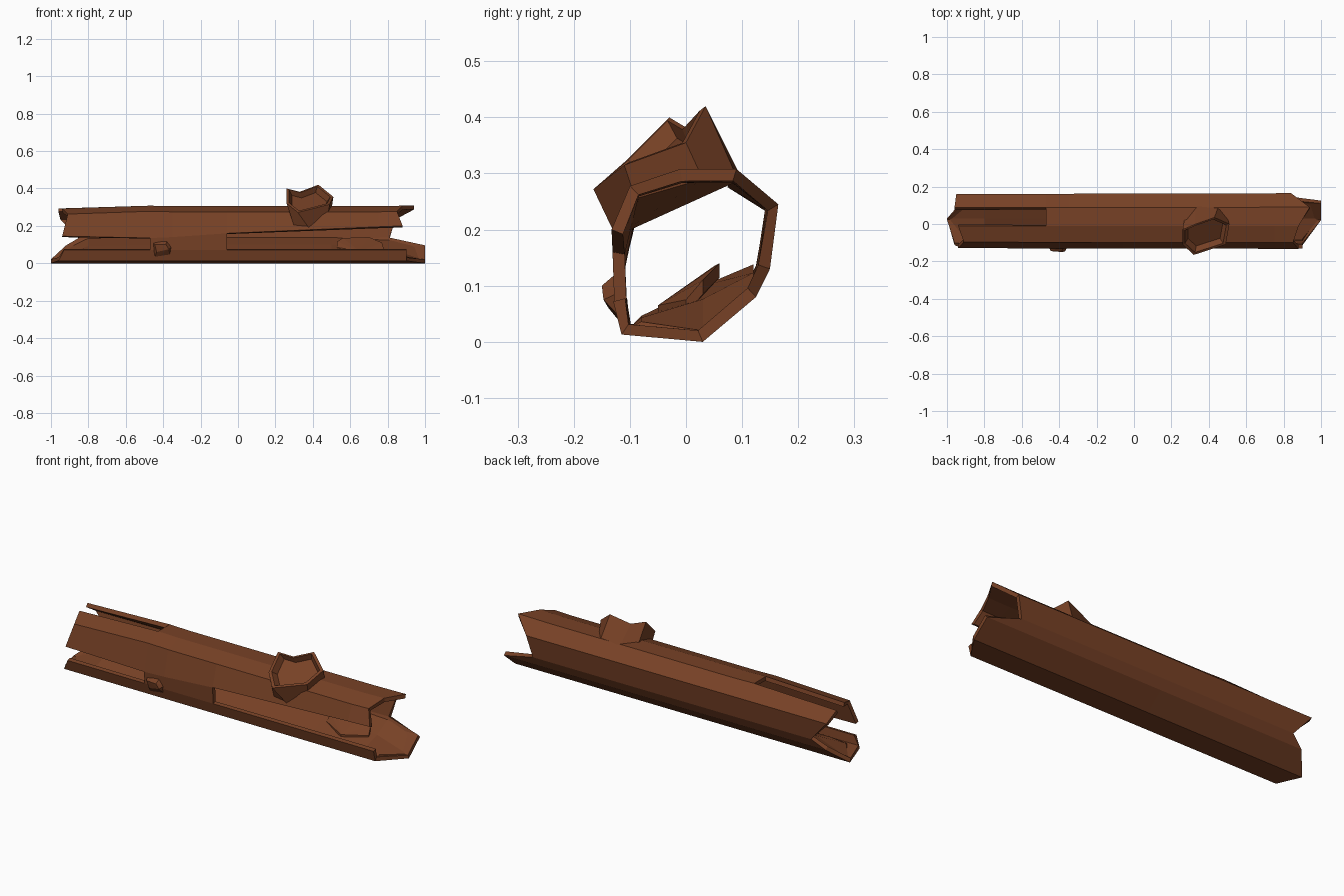
import bpy
import bmesh
from mathutils import Vector

cube = bpy.data.objects.get("Cube")
if cube:
    bpy.data.objects.remove(cube, do_unlink=True)

bark = bpy.data.materials.new("brown_bark")
bark.use_nodes = True
colour = (0.185, 0.053, 0.019, 1)
bark.diffuse_color = colour
bsdf = next(n for n in bark.node_tree.nodes if n.type == "BSDF_PRINCIPLED")
bsdf.inputs["Base Color"].default_value = colour
bsdf.inputs["Roughness"].default_value = 0.9


def finish(name, bm, closed=True):
    if closed:
        bmesh.ops.recalc_face_normals(bm, faces=bm.faces[:])
    mesh = bpy.data.meshes.new(name)
    bm.to_mesh(mesh)
    bm.free()
    mesh.materials.append(bark)
    obj = bpy.data.objects.new(name, mesh)
    bpy.context.collection.objects.link(obj)
    return obj


def loft(name, rings):
    """Closed solid through equal-length rings, capped at both ends."""
    bm = bmesh.new()
    rows = [[bm.verts.new(p) for p in ring] for ring in rings]
    n = len(rows[0])
    for a, b in zip(rows, rows[1:]):
        for i in range(n):
            k = (i + 1) % n
            bm.faces.new((a[i], a[k], b[k], b[i]))
    bm.faces.new(rows[0])
    bm.faces.new(rows[-1])
    return finish(name, bm)


def hull(name, points):
    bm = bmesh.new()
    verts = [bm.verts.new(p) for p in points]
    result = bmesh.ops.convex_hull(bm, input=verts)
    loose = [v for v in bm.verts if not v.link_faces]
    bmesh.ops.delete(bm, geom=loose, context="VERTS")
    return finish(name, bm)


# Hollow trunk: y, z, ragged right end, ragged left end for each lengthwise edge
section = [
    (0.09, 0.305, -0.96, 0.94),
    (0.165, 0.245, -0.95, 0.84),
    (0.15, 0.13, -0.85, 0.81),
    (0.125, 0.08, -0.92, 1.0),
    (0.03, 0.0, -1.0, 1.0),
    (-0.115, 0.013, -0.96, 0.90),
    (-0.13, 0.072, -0.93, 0.90),
    (-0.133, 0.17, -0.94, 0.88),
    (-0.10, 0.275, -0.91, 0.85),
    (-0.01, 0.305, -0.94, 0.88),
]
SLIT_LOW, TOP = 6, 9
middle = [-0.47, -0.35, -0.06, 0.75]
slit_edge = [0.145, 0.135, 0.14, 0.16, 0.195, 0.2]
bm = bmesh.new()
grid = []
for i, (y, z, left, right) in enumerate(section):
    row = []
    for j, x in enumerate([left] + middle + [right]):
        height = z
        if i == SLIT_LOW + 1:
            height = slit_edge[j]
        elif z > 0.25:
            height += (-0.012, 0.003, 0, 0, 0, 0.003)[j]
        row.append(bm.verts.new((x, y * (0.985 + 0.015 * x), height)))
    grid.append(row)
for i in range(len(grid)):
    a, b = grid[i], grid[(i + 1) % len(grid)]
    for j in range(len(middle) + 1):
        front_slit = i == SLIT_LOW and j in (0, 3, 4)
        top_slit = i == TOP and j == 0
        if not (front_slit or top_slit):
            bm.faces.new((a[j], a[j + 1], b[j + 1], b[j]))
trunk = finish("hollow_trunk", bm, closed=False)
wall = trunk.modifiers.new("wall", "SOLIDIFY")
wall.thickness = 0.022
wall.offset = -1

# Sloping inner floor, thin at both ends
stations = [(-1, 0.0), (-0.8, 0.9), (-0.4, 1.0), (0.5, 1.0), (0.81, 0.7), (1, 0.0)]
rings = []
for x, s in stations:
    end = abs(x) == 1
    sign = 1 if x > 0 else -1
    front_x = x - sign * 0.1 if end else x
    mid_x = x - sign * 0.01 if end else x
    back_x = 0.99 if end and x > 0 else (-0.91 if end else x)
    rings.append([
        (front_x, -0.1, 0.025),
        (front_x, -0.08, 0.036 + 0.01 * s),
        (mid_x, 0.03, 0.02 + 0.08 * s),
        (back_x, 0.12, 0.088 + 0.05 * s),
        (back_x, 0.12, 0.08),
        (mid_x, 0.03, 0.008),
    ])
loft("inner_floor", rings)

# Broken branch stub with a shallow hollow end
base = [(0.27, 0.03, 0.285), (0.33, 0.1, 0.29), (0.45, 0.09, 0.295), (0.5, 0.03, 0.29),
        (0.48, -0.09, 0.255), (0.38, -0.125, 0.188), (0.3, -0.12, 0.2)]
rim = [(0.26, -0.03, 0.4), (0.33, -0.0, 0.382), (0.43, 0.035, 0.42), (0.51, 0.0, 0.355),
       (0.49, -0.11, 0.315), (0.32, -0.165, 0.272), (0.26, -0.11, 0.32)]
centre = sum((Vector(p) for p in rim), Vector()) / len(rim)
inward = Vector((0, 0.02, -0.025))
lip = [centre.lerp(Vector(p), 0.88) for p in rim]
pit = [centre.lerp(Vector(p), 0.75) + inward for p in rim]
loft("branch_stub", [base, rim, lip, pit])

# Small knot low on the front
hull("front_knot", [
    (-0.46, -0.115, 0.115), (-0.38, -0.115, 0.13), (-0.35, -0.115, 0.09),
    (-0.36, -0.105, 0.03), (-0.45, -0.105, 0.02),
    (-0.445, -0.145, 0.1), (-0.385, -0.15, 0.1), (-0.37, -0.147, 0.075),
    (-0.435, -0.138, 0.06),
])

# Low splinter lying on the floor
splinter = [(0.53, 0.0, 0.075), (0.53, 0.03, 0.105), (0.56, 0.05, 0.125),
            (0.7, 0.06, 0.13), (0.77, 0.03, 0.1), (0.78, 0.0, 0.065), (0.65, -0.05, 0.055)]
hull("floor_splinter", [(x, y, z + d) for x, y, z in splinter for d in (-0.015, 0.01)])
